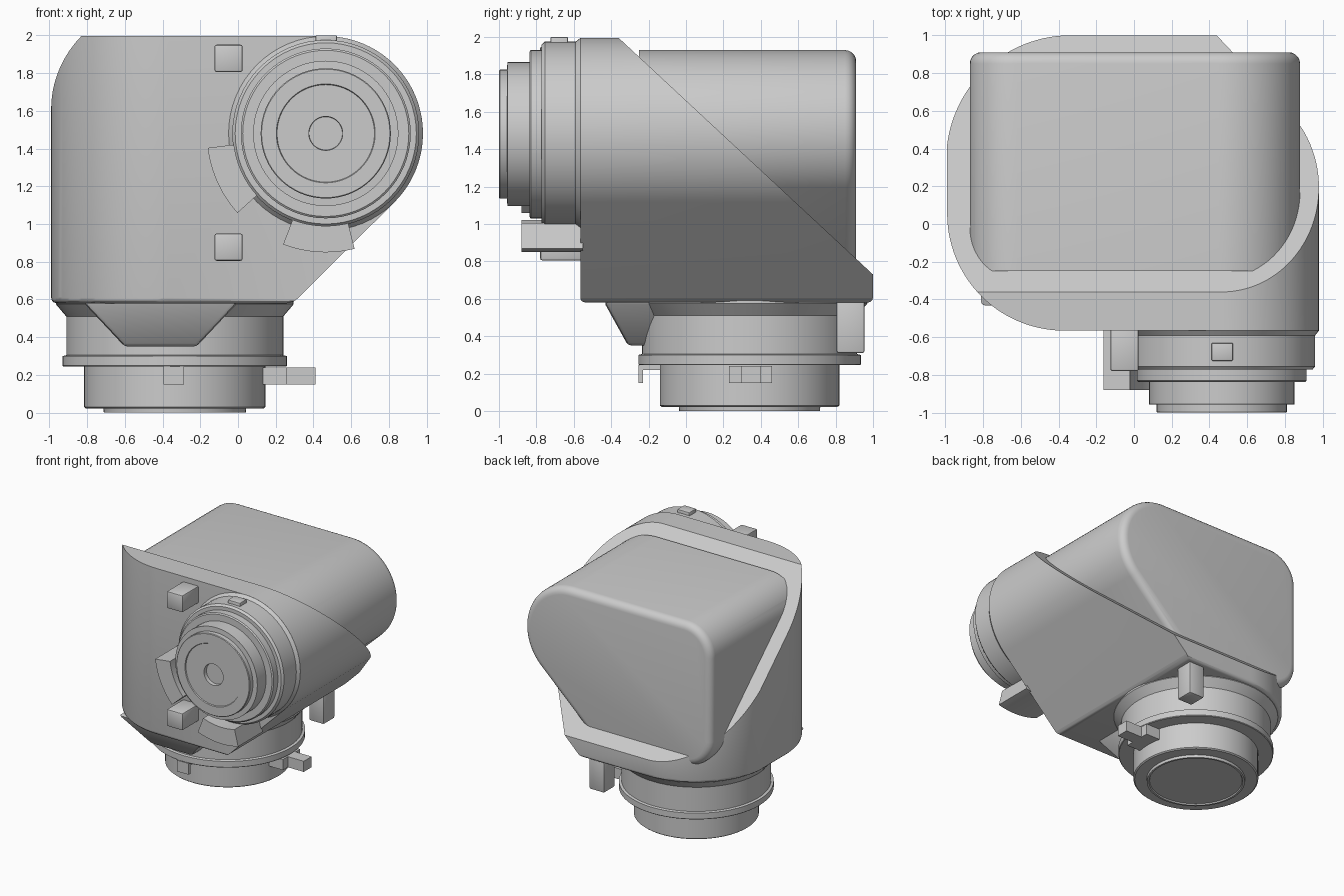
import bpy, bmesh
from math import sin, cos, radians
from mathutils import Matrix, Vector

cube = bpy.data.objects.get("Cube")
if cube:
    bpy.data.objects.remove(cube)

grey = bpy.data.materials.new("plain grey")
grey.use_nodes = True
grey.diffuse_color = (0.6, 0.6, 0.6, 1)
grey.node_tree.nodes["Principled BSDF"].inputs["Base Color"].default_value = (0.6, 0.6, 0.6, 1)

EYE = (0.465, 1.48)      # eyepiece axis: x, z
NECK = (-0.335, 0.34)    # neck axis: x, y


def finish(bm, name, angle=30):
    bmesh.ops.recalc_face_normals(bm, faces=bm.faces)
    me = bpy.data.meshes.new(name)
    bm.to_mesh(me)
    bm.free()
    me.materials.append(grey)
    ob = bpy.data.objects.new(name, me)
    bpy.context.collection.objects.link(ob)
    smooth(ob, angle)
    return ob


def smooth(ob, angle=30):
    bpy.ops.object.select_all(action='DESELECT')
    ob.select_set(True)
    bpy.context.view_layer.objects.active = ob
    bpy.ops.object.shade_smooth_by_angle(angle=radians(angle))


def arc(cx, cy, r, a0, a1, n=16):
    angles = [radians(a0 + (a1 - a0) * i / n) for i in range(n + 1)]
    return [(cx + r * cos(a), cy + r * sin(a)) for a in angles]


def prism(points, lo, hi, axis):
    """Extrude an outline along y (points are x, z) or z (points are x, y)."""
    bm = bmesh.new()
    rings = [[bm.verts.new((a, h, b) if axis == 'y' else (a, b, h)) for a, b in points]
             for h in (lo, hi)]
    bm.faces.new(rings[0])
    bm.faces.new(rings[1])
    n = len(points)
    for i in range(n):
        j = (i + 1) % n
        bm.faces.new((rings[0][i], rings[0][j], rings[1][j], rings[1][i]))
    bmesh.ops.recalc_face_normals(bm, faces=bm.faces)
    return bm


def box(name, x, y, z, bevel=0.012):
    bm = prism([(x[0], y[0]), (x[1], y[0]), (x[1], y[1]), (x[0], y[1])], z[0], z[1], 'z')
    if bevel:
        bmesh.ops.bevel(bm, geom=bm.edges[:], offset=bevel, segments=2, profile=0.5, affect='EDGES')
    return finish(bm, name)


def lathe(name, profile, axis, segments=64):
    """Spin (radius, height) points about the eyepiece or neck axis."""
    bm = bmesh.new()
    verts = [bm.verts.new((r, 0, h)) for r, h in profile]
    edges = [bm.edges.new(p) for p in zip(verts, verts[1:])]
    bmesh.ops.spin(bm, geom=verts + edges, cent=(0, 0, 0), axis=(0, 0, 1),
                   angle=radians(360), steps=segments)
    bmesh.ops.remove_doubles(bm, verts=bm.verts, dist=0.0005)
    if axis == 'y':
        bm.transform(Matrix.Translation((EYE[0], 0, EYE[1])) @ Matrix.Rotation(radians(-90), 4, 'X'))
    else:
        bm.transform(Matrix.Translation((NECK[0], NECK[1], 0)))
    return finish(bm, name)


# Outer shell: side-to-side outline crossed with the plan outline
front = [(-0.99, 0.58), (0.29, 0.58)] + arc(*EYE, 0.515, -45, 90, 40) + [(-0.99, 1.995)]
plan = ([(1.05, -0.565), (1.05, 1.0)]
        + arc(NECK[0], NECK[1], 0.66, 90, 180, 28)
        + arc(-0.37, 0.055, 0.62, 180, 270, 28))
shell = finish(prism(front, -0.8, 1.2, 'y'), "outer_shell")
cutter = finish(prism(plan, 0.2, 2.4, 'z'), "plan_cutter")
mod = shell.modifiers.new("plan", 'BOOLEAN')
mod.operation = 'INTERSECT'
mod.solver = 'EXACT'
mod.object = cutter
bpy.context.view_layer.objects.active = shell
bpy.ops.object.modifier_apply(modifier="plan")
bpy.data.objects.remove(cutter)

# Soften the lower edge, then slice the shell along the slanted rim
bm = bmesh.new()
bm.from_mesh(shell.data)
bottom = [e for e in bm.edges if all(abs(v.co.z - 0.58) < 0.001 for v in e.verts)]
bmesh.ops.bevel(bm, geom=bottom, offset=0.03, segments=3, profile=0.5, affect='EDGES')
normal = Vector((0, 1.265, 1.36)).normalized()
cut = bmesh.ops.bisect_plane(bm, geom=bm.verts[:] + bm.edges[:] + bm.faces[:], dist=0.0001,
                             plane_co=(0, -0.36, 1.995), plane_no=normal, clear_outer=True)
rim = [g for g in cut['geom_cut'] if isinstance(g, bmesh.types.BMEdge)]
bmesh.ops.holes_fill(bm, edges=rim, sides=0)
bmesh.ops.recalc_face_normals(bm, faces=bm.faces)
bm.to_mesh(shell.data)
bm.free()
smooth(shell)

# Rear housing that emerges through the slanted rim
rear = (arc(-0.62, 0.97, 0.25, 180, 270, 10) + [(0.25, 0.72)]
        + arc(0.45, 1.5, 0.43, -45, 90, 32) + arc(-0.62, 1.68, 0.25, 90, 180, 10))
bm = prism(rear, -0.25, 0.91, 'y')
back = [e for e in bm.edges if all(v.co.y > 0.9 for v in e.verts)]
bmesh.ops.bevel(bm, geom=back, offset=0.06, segments=5, profile=0.5, affect='EDGES')
# keep the hidden front end inside the shell
bmesh.ops.bisect_plane(bm, geom=bm.verts[:] + bm.edges[:] + bm.faces[:], dist=0.0001,
                       plane_co=(0, -0.40, 1.93), plane_no=normal, clear_inner=True)
finish(bm, "rear_housing", 25)

# Stepped eyepiece
lathe("eyepiece", [(0.515, -0.5), (0.515, -0.565), (0.495, -0.59), (0.495, -0.755), (0.48, -0.772),
                   (0.45, -0.772), (0.45, -0.83), (0.44, -0.838), (0.385, -0.838), (0.385, -0.955),
                   (0.345, -0.957), (0.345, -0.995), (0.34, -1.0), (0.262, -1.0), (0.258, -0.992),
                   (0.09, -0.992), (0.088, -0.96), (0, -0.96)], 'y')

# Neck with its flare, flange and lower mount
lathe("neck", [(0, 0.62), (0.63, 0.62), (0.63, 0.575), (0.575, 0.51), (0.575, 0.305), (0.595, 0.3),
               (0.595, 0.25), (0.59, 0.245), (0.48, 0.245), (0.48, 0.03), (0.47, 0.022),
               (0.378, 0.022), (0.376, 0.0), (0.36, 0.0), (0.355, 0.01), (0, 0.01)], 'z')

# Tapered gusset under the front of the shell
bm = bmesh.new()
corners = [(-0.82, -0.44, 0.585), (0.0, -0.44, 0.585), (0.0, 0.1, 0.585), (-0.82, 0.1, 0.585),
           (-0.6, -0.31, 0.35), (-0.22, -0.31, 0.35), (-0.22, 0.1, 0.35), (-0.6, 0.1, 0.35)]
bmesh.ops.convex_hull(bm, input=[bm.verts.new(c) for c in corners])
bmesh.ops.dissolve_limit(bm, angle_limit=radians(1), verts=bm.verts, edges=bm.edges)
bmesh.ops.bevel(bm, geom=bm.edges[:], offset=0.02, segments=2, profile=0.5, affect='EDGES')
finish(bm, "front_gusset")

# Curved stops around the eyepiece
for name, a0, a1 in (("side_stop", 187, 222), ("lower_stop", 249, 284)):
    outline = arc(*EYE, 0.63, a0, a1, 12) + arc(*EYE, 0.49, a1, a0, 12)
    finish(prism(outline, -0.88, -0.55, 'y'), name)

# Square pegs on the front face
for name, z in (("upper_peg", 1.805), ("lower_peg", 0.805)):
    box(name, (-0.125, 0.025), (-0.78, -0.54), (z, z + 0.145))

# Small catches and levers
box("eyepiece_catch", (0.41, 0.525), (-0.725, -0.63), (1.93, 2.0), 0.008)
box("rear_post", (0.1, 0.24), (0.805, 0.955), (0.31, 0.62))
box("lever_arm", (0.1, 0.26), (0.23, 0.46), (0.15, 0.24), 0)
box("lever_tip", (0.23, 0.41), (0.295, 0.4), (0.15, 0.24), 0)
box("tab_bridge", (-0.395, -0.285), (-0.25, -0.1), (0.22, 0.25), 0)
box("tab_lip", (-0.395, -0.285), (-0.255, -0.23), (0.15, 0.245), 0)
